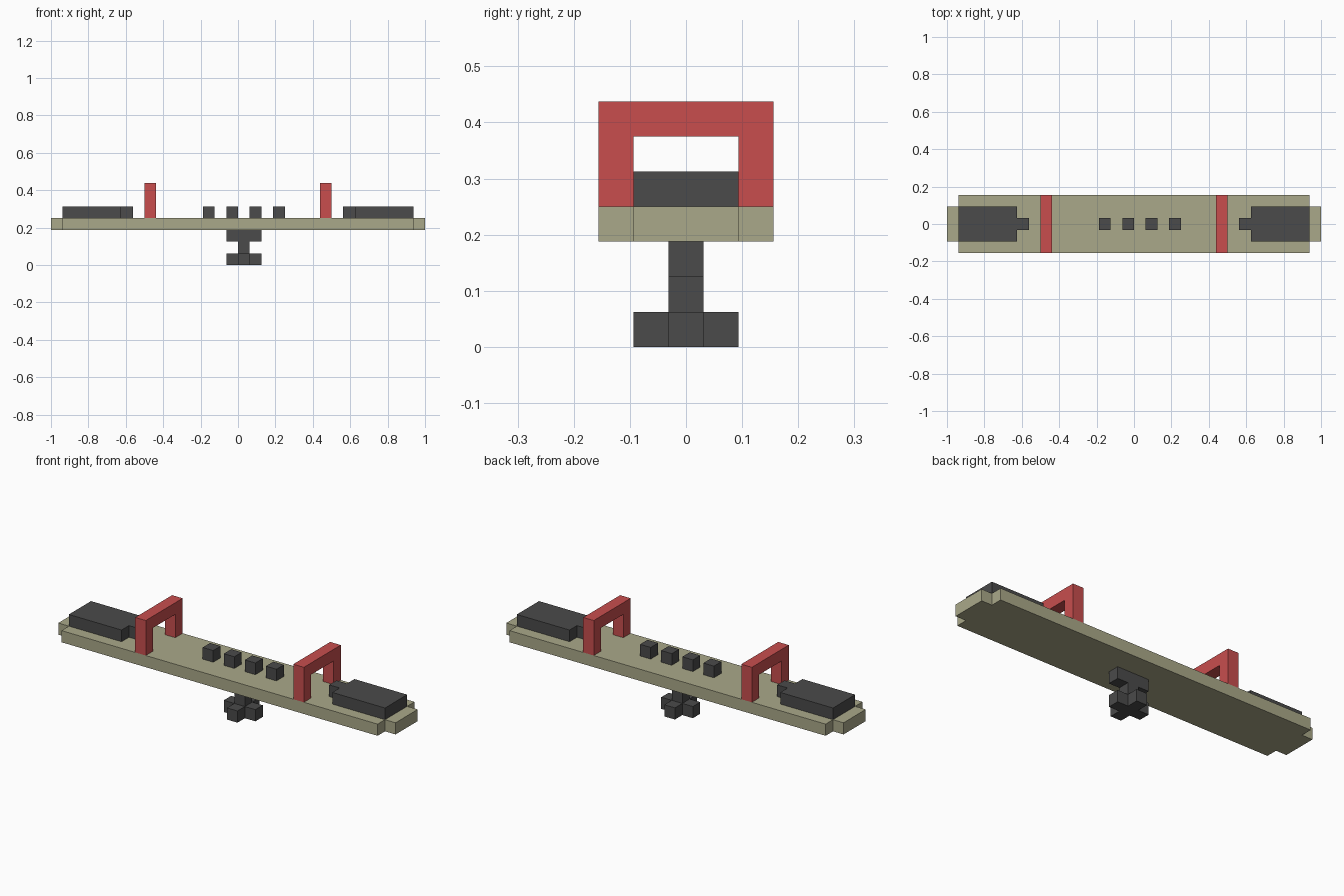
import bpy, bmesh
from mathutils import Vector

if "Cube" in bpy.data.objects:
    bpy.data.objects.remove(bpy.data.objects["Cube"])

U = 1 / 16  # grid unit of the blocky model


def material(name, rgb):
    m = bpy.data.materials.new(name)
    m.diffuse_color = (*rgb, 1)
    m.use_nodes = True
    m.node_tree.nodes["Principled BSDF"].inputs["Base Color"].default_value = m.diffuse_color
    return m


BEIGE = material("khaki", (0.402, 0.394, 0.252))
RED = material("red", (0.578, 0.076, 0.076))
DARK = material("dark grey", (0.069, 0.069, 0.069))


def prism(name, outline, axis, lo, hi, mat):
    """Extrude a 2D outline (in grid units) along an axis from lo to hi."""
    def place(a, b, c):
        return Vector({"x": (c, a, b), "y": (a, c, b), "z": (a, b, c)}[axis]) * U
    step = Vector({"x": (1, 0, 0), "y": (0, 1, 0), "z": (0, 0, 1)}[axis]) * (hi - lo) * U
    bm = bmesh.new()
    face = bm.faces.new([bm.verts.new(place(a, b, lo)) for a, b in outline])
    new = bmesh.ops.extrude_face_region(bm, geom=[face])["geom"]
    bmesh.ops.translate(bm, vec=step, verts=[v for v in new if isinstance(v, bmesh.types.BMVert)])
    bmesh.ops.recalc_face_normals(bm, faces=bm.faces)
    mesh = bpy.data.meshes.new(name)
    bm.to_mesh(mesh)
    bm.free()
    mesh.materials.append(mat)
    ob = bpy.data.objects.new(name, mesh)
    bpy.context.collection.objects.link(ob)
    return ob


def rect(a0, a1, b0, b1):
    return [(a0, b0), (a1, b0), (a1, b1), (a0, b1)]


# board with notched corners
prism("board", [(-16, -1.5), (-15, -1.5), (-15, -2.5), (15, -2.5), (15, -1.5), (16, -1.5),
                (16, 1.5), (15, 1.5), (15, 2.5), (-15, 2.5), (-15, 1.5), (-16, 1.5)],
      "z", 3, 4, BEIGE)

# seats with a front nub, and red handle arches, on both ends
seat = [(15, -1.5), (15, 1.5), (10, 1.5), (10, 0.5), (9, 0.5), (9, -0.5), (10, -0.5), (10, -1.5)]
arch = [(-2.5, 4), (-1.5, 4), (-1.5, 6), (1.5, 6), (1.5, 4), (2.5, 4), (2.5, 7), (-2.5, 7)]
for side, s in (("left", -1), ("right", 1)):
    prism("seat_" + side, [(s * x, y) for x, y in seat], "z", 4, 5, DARK)
    x0, x1 = sorted((7 * s, 8 * s))
    prism("handle_" + side, arch, "x", x0, x1, RED)

# row of studs along the middle
for i, x in enumerate((-3, -1, 1, 3)):
    prism(f"stud_{i + 1}", rect(x, x + 1, -0.5, 0.5), "z", 4, 5, DARK)

# pivot post: T-shaped post on a cross-shaped foot
prism("pivot_post", [(0, 1), (1, 1), (1, 2), (2, 2), (2, 3), (-1, 3), (-1, 2), (0, 2)],
      "y", -0.5, 0.5, DARK)
prism("pivot_foot", [(-1, -0.5), (0, -0.5), (0, -1.5), (1, -1.5), (1, -0.5), (2, -0.5),
                     (2, 0.5), (1, 0.5), (1, 1.5), (0, 1.5), (0, 0.5), (-1, 0.5)],
      "z", 0, 1, DARK)
